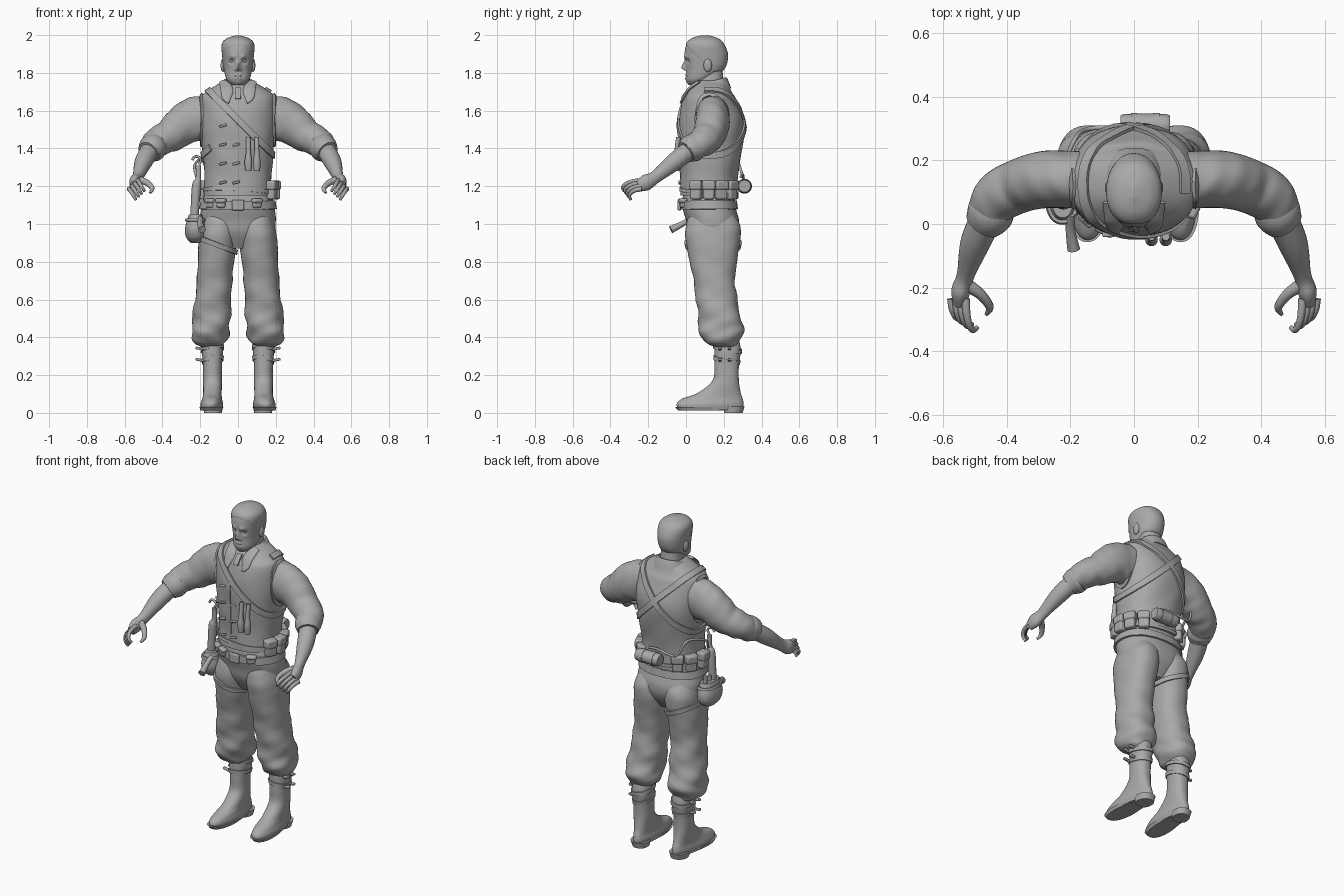
import bpy, bmesh, math
from math import sin, cos, pi, radians, exp
from mathutils import Vector, Matrix, Euler
from mathutils.bvhtree import BVHTree

if "Cube" in bpy.data.objects:
    bpy.data.objects.remove(bpy.data.objects["Cube"])

GREY = (.4, .4, .4, 1)
FRONT, SIDEWAYS, UP = Vector((0, -1, 0)), Vector((1, 0, 0)), Vector((0, 0, 1))
material = bpy.data.materials.new("plain grey")
material.use_nodes = True
material.diffuse_color = GREY
material.node_tree.nodes["Principled BSDF"].inputs["Base Color"].default_value = GREY


def finish(name, bm, mirror=False, flip=False, bevel=0):
    """Turn a bmesh into a shaded object and return its search tree."""
    if flip:
        bmesh.ops.scale(bm, vec=(-1, 1, 1), verts=bm.verts)
    bmesh.ops.recalc_face_normals(bm, faces=bm.faces)
    tree = BVHTree.FromBMesh(bm)
    mesh = bpy.data.meshes.new(name)
    bm.to_mesh(mesh)
    bm.free()
    mesh.materials.append(material)
    mesh.shade_smooth()
    mesh.set_sharp_from_angle(angle=radians(40))
    part = bpy.data.objects.new(name, mesh)
    bpy.context.collection.objects.link(part)
    if bevel:
        modifier = part.modifiers.new("bevel", "BEVEL")
        modifier.width, modifier.segments = bevel, 2
    if mirror:
        part.modifiers.new("mirror", "MIRROR").use_mirror_merge = False
    return tree


def smooth(points, steps):
    """Smooth curve through tuples of any length."""
    last, result = len(points) - 1, []
    for i in range(last):
        before, start, end, after = (points[min(max(i + k, 0), last)] for k in (-1, 0, 1, 2))
        for step in range(steps):
            t = step / steps
            result.append([b + t / 2 * (c - a + t * (2 * a - 5 * b + 4 * c - d + t * (3 * (b - c) + d - a)))
                           for a, b, c, d in zip(before, start, end, after)])
    return result + [list(points[last])]


def skin(name, rows, closed=False, **options):
    """Join rows of points into a surface, capped unless closed."""
    bm = bmesh.new()
    rings = [[bm.verts.new(point) for point in row] for row in rows]
    following = rings[1:] + rings[:1] if closed else rings[1:]
    for ring, other in zip(rings, following):
        for j in range(len(ring)):
            bm.faces.new((ring[j - 1], ring[j], other[j], other[j - 1]))
    if not closed:
        bm.faces.new(rings[0])
        bm.faces.new(rings[-1])
    return finish(name, bm, **options)


def loft(name, rings, sides=48, steps=8, power=.87, centre=lambda z: 0, warp=lambda p: p, **options):
    """Stacked level rings: (height, half width, front y, back y)."""
    rows = []
    for z, width, front, back in smooth(rings, steps):
        row = []
        for j in range(sides):
            c, s = cos(2 * pi * j / sides), sin(2 * pi * j / sides)
            x = width * math.copysign(abs(c) ** power, c)
            y = (back - front) / 2 * math.copysign(abs(s) ** power, s)
            row.append(warp(Vector((centre(z) + x, (front + back) / 2 + y, z))))
        rows.append(row)
    return skin(name, rows, **options)


def tube(name, points, sides=16, steps=6, across=UP, warp=lambda p: p, **options):
    """Swept tube: (x, y, z, radius) or (x, y, z, side radius, up radius)."""
    path, rows = smooth(points, steps), []
    for i, here in enumerate(path):
        before, after = path[max(i - 1, 0)], path[min(i + 1, len(path) - 1)]
        along = (Vector(after[:3]) - Vector(before[:3])).normalized()
        side = along.cross(across).normalized()
        up = side.cross(along)
        turns = [2 * pi * j / sides for j in range(sides)]
        rows.append([warp(Vector(here[:3]) + side * here[3] * cos(a) + up * here[-1] * sin(a)) for a in turns])
    return skin(name, rows, **options)


def strap(name, tree, centre, normal, width, thick=.01, arc=(0, 1), **options):
    """Band where a plane through the centre cuts the surface; arc in turns from the front."""
    centre, normal = Vector(centre), Vector(normal).normalized()
    ahead = (FRONT - normal * FRONT.dot(normal)).normalized()
    aside, rows, count = normal.cross(ahead), [], 64
    closed = arc == (0, 1)
    for i in range(count):
        angle = 2 * pi * (arc[0] + (arc[1] - arc[0]) * i / count)
        hit, out = tree.ray_cast(centre, ahead * cos(angle) + aside * sin(angle))[:2]
        edge = (normal - out * normal.dot(out)).normalized() * width / 2
        low, high = hit - out * thick, hit + out * thick
        rows.append([low - edge, low + edge, high + edge, high - edge])
    return skin(name, rows, closed, **options)


def box(name, place, size, turn=(0, 0, 0), bevel=.006, **options):
    bm = bmesh.new()
    bmesh.ops.create_cube(bm, size=1, matrix=Matrix.LocRotScale(
        Vector(place), Euler([radians(a) for a in turn]), Vector(size)))
    finish(name, bm, bevel=bevel, **options)


def ball(name, place, size, **options):
    bm = bmesh.new()
    bmesh.ops.create_uvsphere(bm, u_segments=20, v_segments=12, radius=1,
                              matrix=Matrix.LocRotScale(Vector(place), None, Vector(size)))
    finish(name, bm, **options)


# Head: skull with facial features pushed in and out (x, height, radius, push)
FEATURES = [(0, 1.855 - .015 * i, .011, -.008 * (i + 1)) for i in range(3)]
FEATURES += [(.013, 1.817, .009, -.008), (.034, 1.862, .014, .014), (.028, 1.885, .013, -.008),
             (.01, 1.79, .008, -.006), (.01, 1.772, .008, -.006), (.015, 1.781, .005, .005), (0, 1.75, .02, -.006)]


def face(point):
    shaped = point.copy()
    for x, z, radius, push in FEATURES:
        distance = math.hypot(abs(point.x) - x, point.z - z)
        if point.y < .08:
            shaped.y += push * exp(-(distance / radius) ** 2)
    if point.z > max(1.95 - max(point.y, 0), 1.81):  # cropped hair
        shaped += (point - Vector((0, .1, 1.88))) * .025
    return shaped


loft("head", [(1.735, .03, .02, .08), (1.765, .06, .003, .13), (1.82, .075, .003, .2), (1.89, .082, -.008, .22),
              (1.95, .084, .002, .2), (1.98, .058, .03, .17), (1.996, .01, .08, .12)],
     sides=120, steps=14, power=.93, warp=face)
ball("eyes", (.034, .026, 1.862), (.013, .013, .012), mirror=True)
ball("ears", (.08, .115, 1.84), (.012, .022, .035), mirror=True)
loft("neck", [(1.66, .08, .04, .21), (1.75, .065, .05, .2), (1.84, .06, .08, .19)])


# Waistcoat body and trousers
def creased(point):
    ripple = .003 * sin(30 * point.z + 14 * point.x) * sin(22 * point.x + 9 * point.y)
    return point + Vector((ripple, ripple, 0))


def baggy(point):
    looseness = .0015 + .012 * max(0, min(.4, .8 - point.z))
    angle = math.atan2(point.y - .17, point.x - .14)
    fold = sin(38 * point.z + 2 * angle) + sin(70 * point.z - 3 * angle) / 2
    return point + Vector((cos(angle), sin(angle), 0)) * fold * looseness


torso = loft("waistcoat", [(1.15, .18, -.03, .27), (1.3, .18, -.03, .28), (1.5, .2, -.04, .31), (1.65, .2, -.02, .27),
                           (1.7, .17, .01, .24), (1.76, .07, .06, .21)], sides=64, warp=creased)
hips = loft("trouser_seat", [(1.19, .17, -.01, .26), (1.1, .19, -.02, .26), (1.02, .2, 0, .28),
                             (.95, .18, .015, .27), (.87, .06, .06, .22)], sides=64)
leg = loft("trouser_legs", [(1.08, .07, .03, .23), (1, .095, .002, .285), (.9, .1, 0, .285), (.7, .093, .04, .26),
                            (.5, .1, .065, .29), (.42, .1, .075, .305), (.37, .075, .1, .28), (.35, .04, .15, .26)],
           centre=lambda z: .18 - .08 * z, warp=baggy, mirror=True)


# Boots with soles, heels and ankle straps
def ankle(z):
    return .135


def foot(point):
    low = max(0, 1 - 7 * point.z)
    point.x -= (point.x - ankle(point.z)) * low * max(0, point.y - .1)
    point.x += low * (.2 - point.y) * .06
    return point


boot = loft("boots", [(.015, .055, -.035, .3), (.045, .06, -.05, .305), (.075, .053, -.02, .3), (.105, .05, .06, .29),
                      (.17, .05, .14, .28), (.25, .05, .15, .28), (.33, .056, .15, .29), (.39, .05, .15, .28)],
            centre=ankle, warp=foot, mirror=True)
loft("boot_soles", [(.012, .055, -.04, .22), (.03, .063, -.057, .22)], centre=ankle, warp=foot, mirror=True)
loft("boot_heels", [(0, .055, .2, .3), (.035, .06, .2, .31)], centre=ankle, warp=foot, mirror=True)
for name, height in (("lower", .28), ("upper", .34)):
    strap(name + "_boot_straps", boot, (ankle(height), .22, height), (.15, .2, 1), .022, .006, mirror=True)
    for side, y in (("front", .18), ("rear", .23)):
        box(f"{name}_{side}_boot_buckles", (.2, y, height), (.05, .016, .014), (0, -10, 0), .004, mirror=True)


# Arms: sleeves, turned-up cuffs, forearms and hands
def rumpled(point):
    return point + UP * .004 * sin(60 * point.x - 35 * point.y) * sin(40 * point.z)


tube("sleeves", [(.12, .14, 1.58, .09, .1), (.2, .14, 1.56, .09, .12), (.28, .14, 1.53, .09, .11),
                 (.36, .12, 1.47, .085, .09), (.43, .08, 1.43, .08, .075), (.47, 0, 1.38, .06, .06)],
     sides=36, steps=10, warp=rumpled, mirror=True)
tube("sleeve_cuffs", [(.44, .06, 1.41, .07), (.455, .03, 1.4, .074), (.475, 0, 1.38, .06)], sides=32, mirror=True)
tube("forearms", [(.46, .03, 1.4, .05, .05), (.5, -.06, 1.33, .047, .047), (.53, -.16, 1.25, .028, .034),
                  (.545, -.21, 1.22, .03, .042), (.55, -.25, 1.2, .02, .03)], sides=28, mirror=True)
for i, finger in enumerate(("index", "middle", "ring", "little")):
    reach = .1 - .012 * i
    curl = [(.53 + .015 * i - .025 * (1 - cos(j / 2)), -.235 - reach * sin(j / 2),
             1.19 - .015 * i + .04 * cos(j / 2), .0135 - .0015 * j) for j in range(5)]
    tube(finger + "_fingers", curl, sides=12, across=SIDEWAYS, mirror=True)
tube("thumbs", [(.53, -.19, 1.235, .022), (.485, -.22, 1.22, .017), (.455, -.26, 1.19, .013),
                (.465, -.285, 1.165, .006)], sides=12, mirror=True)


# Collar, waistcoat edges and clasps
def raised_behind(point):
    return point + UP * (point.y - .13) / 4


loft("collar", [(1.69, .11, .01, .24), (1.755, .08, .04, .215), (1.73, .06, .06, .2)], warp=raised_behind)
tube("collar_flaps", [(.08, .07, 1.755, .02, .008), (.06, .015, 1.715, .033, .008), (.06, -.012, 1.67, .025, .008),
                      (.05, -.03, 1.64, .004, .004)], across=(0, -1, .6), mirror=True)
strap("neckerchief", torso, (0, .1, 1.66), SIDEWAYS, .03, arc=(-.1, 0))
strap("armhole_edges", torso, (.19, .14, 1.56), SIDEWAYS, .02, mirror=True)
strap("front_placket", torso, (-.03, .1, 1.4), SIDEWAYS, .012, .004, arc=(-.15, .15))
strap("waistcoat_hem", torso, (0, .12, 1.17), (.05, .1, 1), .02, .006)
for i, row in enumerate(("top", "upper", "lower", "bottom")):
    for side, x in (("right", -.08), ("left", -.01)):
        box(f"{row}_{side}_clasp", (x, -.033, 1.52 - .1 * i), (.04, .016, .013), (0, -15, 0), bevel=.004)

# Shoulder straps with two handled tools on the chest
strap("bandolier", torso, (0, .14, 1.55), (1, 0, 1), .035)
strap("back_strap", torso, (0, .14, 1.55), (-1, 0, 1), .035, arc=(.22, .85))
for side, x in (("right", .055), ("left", .1)):
    tube(f"{side}_chest_tool", [(x, -.04, 1.46, .012), (x, -.05, 1.38, .013), (x, -.05, 1.33, .02),
                                (x, -.05, 1.28, .016)], across=FRONT)

# Belt, buckle, pouches and the roll behind
strap("belt", hips, (0, .12, 1.1), UP, .045, .012)
box("belt_buckle", (0, -.035, 1.1), (.065, .02, .055))


def pouch(name, degrees, depth, width, height, z):
    angle = radians(degrees)
    place = Vector((.2 * cos(angle), .12 + .155 * sin(angle), z))
    box(name, place, (depth, width, height), (0, 0, degrees), .01)
    box(name + "_flap", place + UP * height / 4, (depth + .01, width + .01, height / 2), (0, 0, degrees), .01)


for i, degrees in enumerate((-25, 0, 25, 50, 125, 150, 180)):
    pouch(f"side_pouch_{i + 1}", degrees, .045, .06, .1, 1.18)
for i, degrees in enumerate((222, 243, 300)):
    pouch(f"front_pouch_{i + 1}", degrees, .025, .05, .05, 1.11)
tube("back_roll", [(-.04, .31, 1.2, .02), (-.03, .31, 1.2, .036), (.1, .31, 1.2, .036), (.11, .31, 1.2, .02)])
for i, x in enumerate((0, .07)):
    tube(f"roll_band_{i + 1}", [(x - .01, .31, 1.2, .04), (x + .01, .31, 1.2, .04)])

# Right hip kit: hose, pump, bag, torch and thigh strap
tube("hip_hose", [(x, y, z, .007) for x, y, z in (
    (.05, .29, 1.25), (-.02, .3, 1.26), (-.14, .3, 1.25), (-.19, .26, 1.34), (-.23, .14, 1.31), (-.22, .1, 1.25))])
tube("hip_pump", [(-.23, .07, 1.05, .022), (-.22, .07, 1.2, .024), (-.21, .07, 1.24, .015), (-.21, .07, 1.31, .014)],
     across=FRONT)
tube("pump_hook", [(-.22 + .023 * cos(a), .07, 1.335 + .023 * sin(a), .007) for a in range(-1, 4)], across=FRONT)
bag = loft("hip_bag", [(.9, .025, .05, .13), (.93, .05, .015, .17), (.98, .055, 0, .18), (1.05, .035, .02, .16)],
           centre=lambda z: -.225)
strap("bag_rim", bag, (-.225, .09, 1.02), UP, .015)
for i, size in enumerate(("small", "medium", "large")):
    y = .06 + .04 * i
    tube(size + "_bag_tool", [(-.23, y, 1, .011), (-.23, y, 1.07 + .01 * i, .012)], across=FRONT)
tube("torch", [(-.2, .03, 1.03, .014), (-.2, -.02, 1, .015), (-.19, -.08, .97, .02)])
strap("thigh_strap", leg, (.11, .14, .89), (-.4, 0, 1), .026, flip=True)
